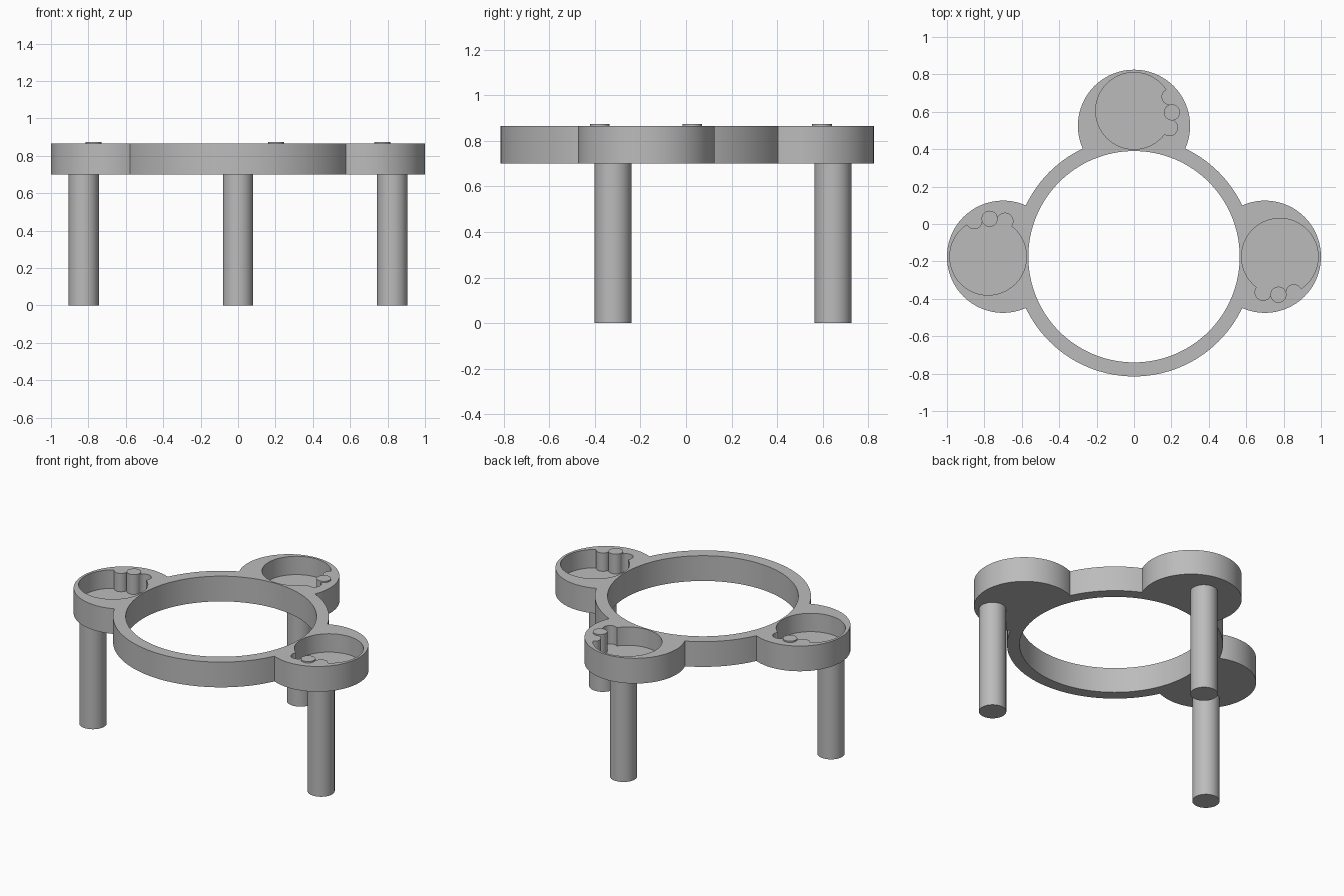
import bpy
from math import radians
from mathutils import Matrix, Vector

cube = bpy.data.objects.get("Cube")
if cube:
    bpy.data.objects.remove(cube, do_unlink=True)

grey = bpy.data.materials.new("plain_grey")
grey.use_nodes = True
colour = (0.5, 0.5, 0.5, 1)
grey.diffuse_color = colour
grey.node_tree.nodes["Principled BSDF"].inputs["Base Color"].default_value = colour

RING_Y = -0.175
BOTTOM, TOP, FLOOR = 0.70, 0.865, 0.745
PIN_R = 0.043


def cylinder(name, x, y, radius, low, high, sides=64):
    bpy.ops.mesh.primitive_cylinder_add(
        vertices=sides, radius=radius, depth=high - low,
        location=(x, y, (low + high) / 2))
    ob = bpy.context.object
    ob.name = name
    ob.data.materials.append(grey)
    return ob


def combine(target, other, operation):
    mod = target.modifiers.new(operation.lower(), "BOOLEAN")
    mod.operation = operation
    mod.solver = "EXACT"
    mod.object = other
    bpy.context.view_layer.objects.active = target
    bpy.ops.object.modifier_apply(modifier=mod.name)
    bpy.data.objects.remove(other, do_unlink=True)


def smooth(ob):
    bpy.ops.object.select_all(action="DESELECT")
    ob.select_set(True)
    bpy.context.view_layer.objects.active = ob
    bpy.ops.object.shade_smooth_by_angle(angle=radians(30))


def turned(angle, outward, sideways):
    """Point given by its distance from the ring centre, turned about it."""
    p = Matrix.Rotation(radians(angle), 3, "Z") @ Vector((sideways, outward, 0))
    return p.x, p.y + RING_Y


# Ring with three round pods fused to it
frame = cylinder("ring_frame", 0, RING_Y, 0.64, BOTTOM, TOP, 128)
pods = {"back": 0, "right": 90, "left": -90}
for angle in pods.values():
    combine(frame, cylinder("pod", *turned(angle, 0.70, 0), 0.30, BOTTOM, TOP, 96), "UNION")
combine(frame, cylinder("opening", 0, RING_Y, 0.565, 0.5, 1, 128), "DIFFERENCE")

# Round pocket in each pod, with a small notch on its rim
for angle in pods.values():
    combine(frame, cylinder("pocket", *turned(angle, 0.78, 0), 0.205, FLOOR, 1, 96), "DIFFERENCE")
    combine(frame, cylinder("notch", *turned(angle, 0.69, 0.19), PIN_R, FLOOR, 1, 32), "DIFFERENCE")
smooth(frame)

# Two pins standing on each pocket floor
for side, angle in pods.items():
    smooth(cylinder(side + "_tall_pin", *turned(angle, 0.772, 0.203), PIN_R, FLOOR - 0.01, 0.874, 32))
    smooth(cylinder(side + "_short_pin", *turned(angle, 0.855, 0.19), PIN_R, FLOOR - 0.01, TOP, 32))

# Legs
for side, x, y in (("back", 0, 0.645), ("left", 0.825, -0.32), ("right", -0.825, -0.32)):
    smooth(cylinder(side + "_leg", x, y, 0.081, 0, BOTTOM + 0.01, 48))
